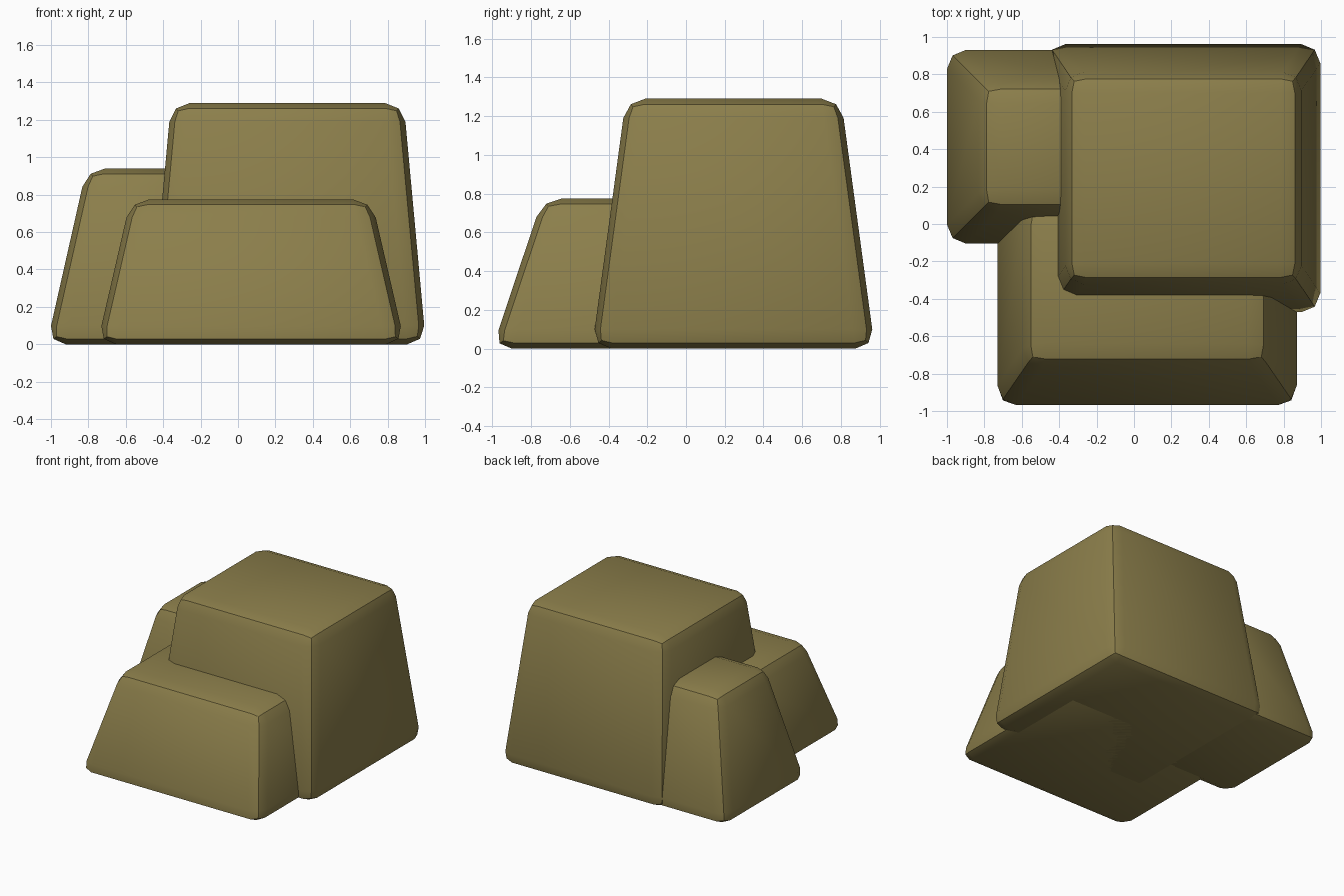
import bpy, bmesh, math

if "Cube" in bpy.data.objects:
    bpy.data.objects.remove(bpy.data.objects["Cube"])

stone = bpy.data.materials.new("olive_stone")
stone.diffuse_color = (0.26, 0.21, 0.07, 1)
stone.use_nodes = True
stone.node_tree.nodes["Principled BSDF"].inputs["Base Color"].default_value = stone.diffuse_color


def tapered_block(name, centre, base, top, height):
    """Block with half sizes 'base' below and 'top' above, rounded on every edge."""
    me = bpy.data.meshes.new(name)
    bm = bmesh.new()
    bmesh.ops.create_cube(bm, size=2)
    for v in bm.verts:
        half = top if v.co.z > 0 else base
        v.co.x = centre[0] + v.co.x * half[0]
        v.co.y = centre[1] + v.co.y * half[1]
        v.co.z = height if v.co.z > 0 else 0
    bmesh.ops.bevel(bm, geom=bm.edges[:], offset=0.1, segments=2,
                    profile=0.5, affect='EDGES')
    bmesh.ops.recalc_face_normals(bm, faces=bm.faces)
    bm.to_mesh(me)
    bm.free()
    me.materials.append(stone)
    ob = bpy.data.objects.new(name, me)
    bpy.context.collection.objects.link(ob)
    bpy.ops.object.select_all(action='DESELECT')
    ob.select_set(True)
    bpy.context.view_layer.objects.active = ob
    bpy.ops.object.shade_smooth_by_angle(angle=math.radians(30))
    return ob


# tall rock at the back right
tapered_block("tall_rock", (0.264, 0.245), (0.741, 0.73), (0.622, 0.555), 1.29)
# low wide rock in front
tapered_block("front_rock", (0.07, -0.33), (0.823, 0.67), (0.644, 0.41), 0.775)
# medium rock at the left
tapered_block("left_rock", (-0.505, 0.413), (0.517, 0.54), (0.305, 0.33), 0.94)
